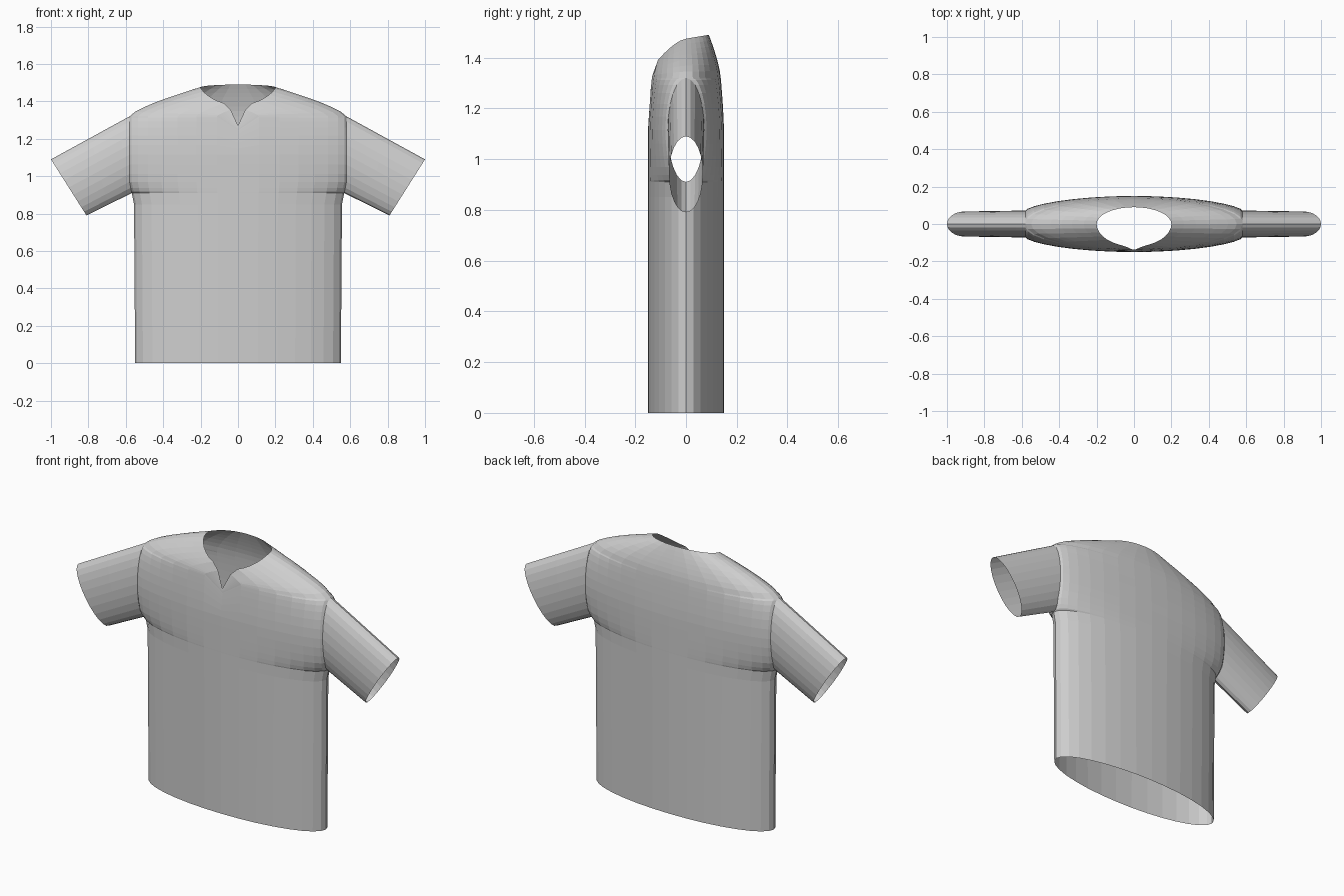
import bpy, bmesh
from math import sin, cos, pi

if "Cube" in bpy.data.objects:
    bpy.data.objects.remove(bpy.data.objects["Cube"], do_unlink=True)

# One plain cloth colour
cloth = bpy.data.materials.new("light_grey_cloth")
cloth.use_nodes = True
cloth.diffuse_color = (0.62, 0.62, 0.62, 1)
cloth.node_tree.nodes["Principled BSDF"].inputs["Base Color"].default_value = (0.62, 0.62, 0.62, 1)

COLS = 16                       # columns across each body panel
STEPS = 12                      # steps up each side of the armhole
ARM_Z, ARM_H, ARM_W = 1.115, 0.205, 0.072
TOP = ARM_Z + ARM_H             # shoulder seam height


def add_grid(bm, rows):
    """Skin a list of equal-length point rows with quads."""
    verts = [[bm.verts.new(p) for p in row] for row in rows]
    for low, high in zip(verts, verts[1:]):
        for i in range(len(low) - 1):
            bm.faces.new((low[i], low[i + 1], high[i + 1], high[i]))


def finish(bm, name):
    """Weld the seams and make a flat-shaded object."""
    bmesh.ops.remove_doubles(bm, verts=bm.verts, dist=0.0005)
    bmesh.ops.recalc_face_normals(bm, faces=bm.faces)
    mesh = bpy.data.meshes.new(name)
    bm.to_mesh(mesh)
    bm.free()
    mesh.materials.append(cloth)
    obj = bpy.data.objects.new(name, mesh)
    bpy.context.collection.objects.link(obj)


def lerp(a, b, t):
    return a + (b - a) * t


def body_x(z):
    """Half width of the body."""
    return lerp(0.55, 0.58, min(max((z - 0.82) / 0.15, 0), 1))


def neck_point(t, side):
    """Point on the collar edge; the front has a slit."""
    x, c = 0.2 * sin(t), max(cos(t), 0)
    if side > 0:
        return x, 0.09 * c, 1.475 + 0.015 * c
    slit = max(0, 1 - abs(x) / 0.06) ** 1.3
    return x, -0.12 * c - 0.02 * slit, 1.475 - 0.095 * c ** 1.5 - 0.11 * slit


def body_point(t, side, z):
    """Point on a body panel at height z, leaving the armhole open."""
    k = max(0, 1 - ((z - ARM_Z) / ARM_H) ** 2) ** 0.5
    gap = ARM_W * k
    depth = 0.15 - 0.013 * max(0, (z - 1.1) / (TOP - 1.1)) ** 1.5
    y = gap + (depth - gap) * max(cos(t), 0) ** (1 + 0.3 * k)
    # Dip the seam below the collar slit
    seam = min(TOP, neck_point(t, side)[2] - 0.025)
    h = z if z < ARM_Z else lerp(ARM_Z, seam, (z - ARM_Z) / ARM_H)
    return body_x(z) * sin(t), side * y, h


# Body: front and back panels, then the yoke rising to the collar
angles = [lerp(-pi / 2, pi / 2, i / COLS) for i in range(COLS + 1)]
levels = [0, 0.85] + [ARM_Z - ARM_H * cos(pi * k / STEPS) for k in range(STEPS + 1)]
bm = bmesh.new()
for side in (-1, 1):
    rows = [[body_point(t, side, z) for t in angles] for z in levels]
    for s in (0.08, 0.2, 0.35, 0.5, 0.65, 0.82, 1):
        row = []
        for t in angles:
            a, b = body_point(t, side, TOP), neck_point(t, side)
            row.append((lerp(a[0], b[0], s), lerp(a[1], b[1], s),
                        lerp(a[2], b[2], s ** 0.72)))
        rows.append(row)
    add_grid(bm, rows)
finish(bm, "shirt_body")

# Sleeves: open tubes from the armholes to slanted cuffs
for name, mirror in (("left_sleeve", 1), ("right_sleeve", -1)):
    rows = []
    for s in (0, 0.12, 0.5, 1):
        row = []
        for k in range(2 * STEPS + 1):
            a = pi * k / STEPS
            z0 = ARM_Z - ARM_H * cos(a)
            x = lerp(body_x(z0), 0.905 - 0.095 * cos(a), s)
            z = lerp(z0, 0.94 - 0.15 * cos(a), s)
            row.append((mirror * x, -lerp(ARM_W, 0.067, s) * sin(a), z))
        rows.append(row)
    bm = bmesh.new()
    add_grid(bm, rows)
    finish(bm, name)
